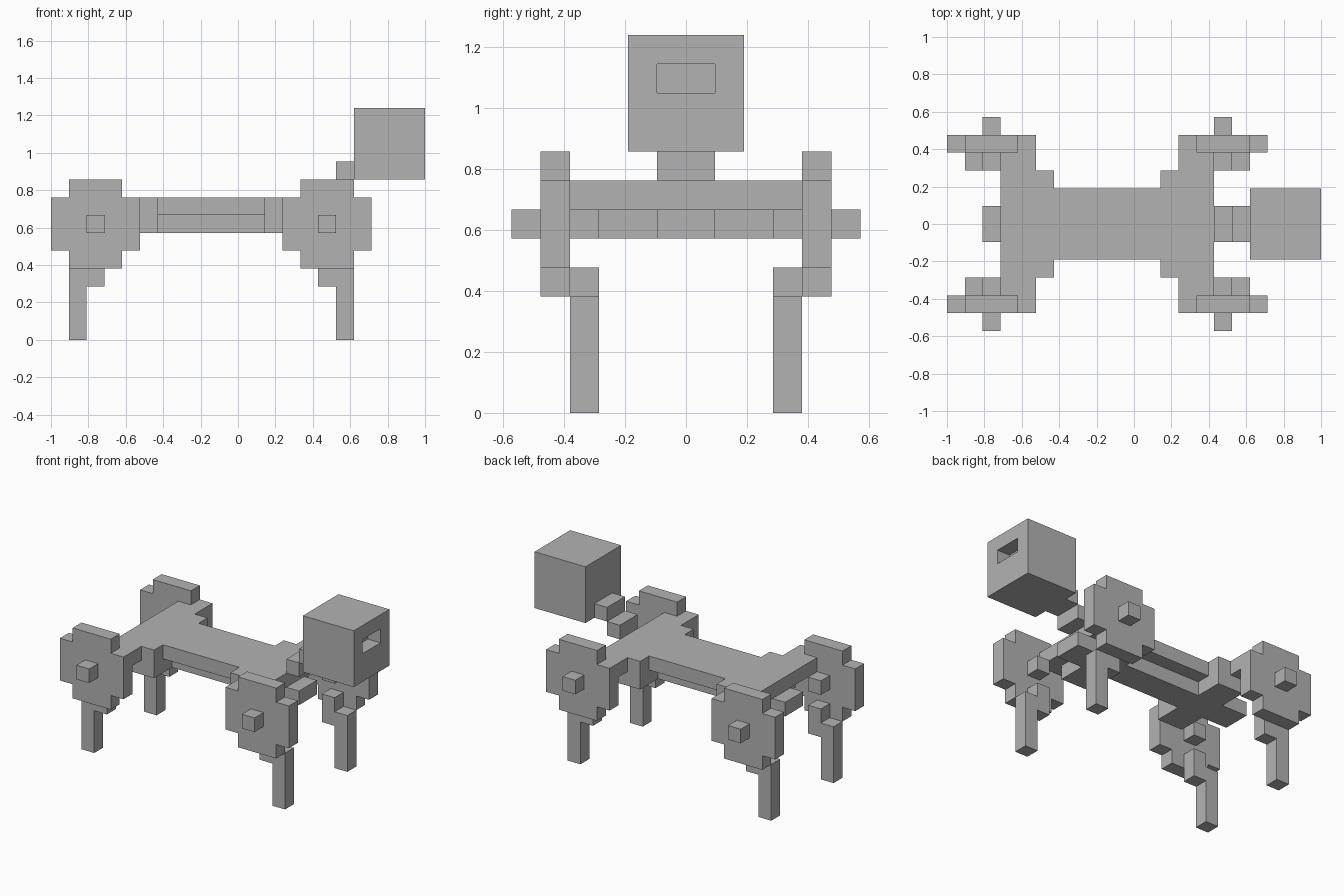
import bpy, bmesh
from mathutils import Vector

if "Cube" in bpy.data.objects:
    bpy.data.objects.remove(bpy.data.objects["Cube"], do_unlink=True)

U = 2 / 21          # one block
MID = 9             # block column the two axles mirror about

grey = bpy.data.materials.new("plain_grey")
grey.use_nodes = True
COLOUR = (0.45, 0.45, 0.45, 1)
grey.diffuse_color = COLOUR
grey.node_tree.nodes["Principled BSDF"].inputs["Base Color"].default_value = COLOUR


def place(x, y, z):
    """Block units to model space."""
    return Vector((x * U - 1, y * U, z * U))


def finish(name, bm):
    bmesh.ops.recalc_face_normals(bm, faces=bm.faces)
    mesh = bpy.data.meshes.new(name)
    bm.to_mesh(mesh)
    bm.free()
    mesh.materials.append(grey)
    obj = bpy.data.objects.new(name, mesh)
    bpy.context.collection.objects.link(obj)
    return obj


def prism(name, outline, axis, lo, hi):
    """Extrude an outline along y (outline in x, z) or z (outline in x, y)."""
    bm = bmesh.new()
    if axis == "y":
        pts = [place(a, lo, b) for a, b in outline]
        step = Vector((0, (hi - lo) * U, 0))
    else:
        pts = [place(a, b, lo) for a, b in outline]
        step = Vector((0, 0, (hi - lo) * U))
    face = bm.faces.new([bm.verts.new(p) for p in pts])
    ext = bmesh.ops.extrude_face_region(bm, geom=[face], use_keep_orig=True)
    bmesh.ops.translate(bm, vec=step, verts=[g for g in ext["geom"] if isinstance(g, bmesh.types.BMVert)])
    return finish(name, bm)


def rect(a0, a1, b0, b1):
    return [(a0, b0), (a1, b0), (a1, b1), (a0, b1)]


def symmetric(quarter):
    """Complete a quarter outline by mirroring it across y and the middle column."""
    half = quarter + [(2 * MID - x, y) for x, y in reversed(quarter)]
    return half + [(x, -y) for x, y in reversed(half)]


# Body: wide deck above, narrow spine with cross pieces below
prism("deck", symmetric([(3, 4), (5, 4), (5, 3), (6, 3), (6, 2)]), "z", 7, 8)
prism("spine", symmetric([(2, 1), (4, 1), (4, 3), (6, 3), (6, 1)]), "z", 6, 7)

# Wheels, hubs, axle stubs and legs at the four corners
wheel = [(1, 4), (4, 4), (4, 5), (5, 5), (5, 8), (4, 8),
         (4, 9), (1, 9), (1, 8), (0, 8), (0, 5), (1, 5)]
leg = [(1, 0), (2, 0), (2, 3), (3, 3), (3, 5), (2, 5), (2, 4), (1, 4)]
parts = [("wheel", wheel, 4, 5), ("hub", rect(2, 3, 6, 7), 5, 6),
         ("axle_stub", rect(2, 3, 6, 7), 3, 4), ("leg", leg, 3, 4)]
for end in ("rear", "front"):
    for side, s in (("left", 1), ("right", -1)):
        for name, outline, lo, hi in parts:
            pts = outline if end == "rear" else [(2 * MID - x, z) for x, z in outline]
            prism(f"{end}_{side}_{name}", pts, "y", s * lo, s * hi)

# Stepped neck
prism("lower_neck", rect(15, 16, 8, 9), "y", -1, 1)
prism("upper_neck", rect(16, 17, 9, 10), "y", -1, 1)

# Head: cube with a recessed slot
bm = bmesh.new()
bmesh.ops.create_cube(bm, size=4 * U)
bmesh.ops.translate(bm, vec=place(19, 0, 11), verts=bm.verts)
bm.normal_update()
face = max(bm.faces, key=lambda f: f.normal.x)
bmesh.ops.inset_region(bm, faces=[face], thickness=U, use_even_offset=True)
for v in face.verts:
    if v.co.z < 11 * U:
        v.co.z = 11 * U
ext = bmesh.ops.extrude_face_region(bm, geom=[face])
bmesh.ops.translate(bm, vec=(-U, 0, 0), verts=[g for g in ext["geom"] if isinstance(g, bmesh.types.BMVert)])
if face.is_valid:
    bmesh.ops.delete(bm, geom=[face], context="FACES_ONLY")
finish("head", bm)
